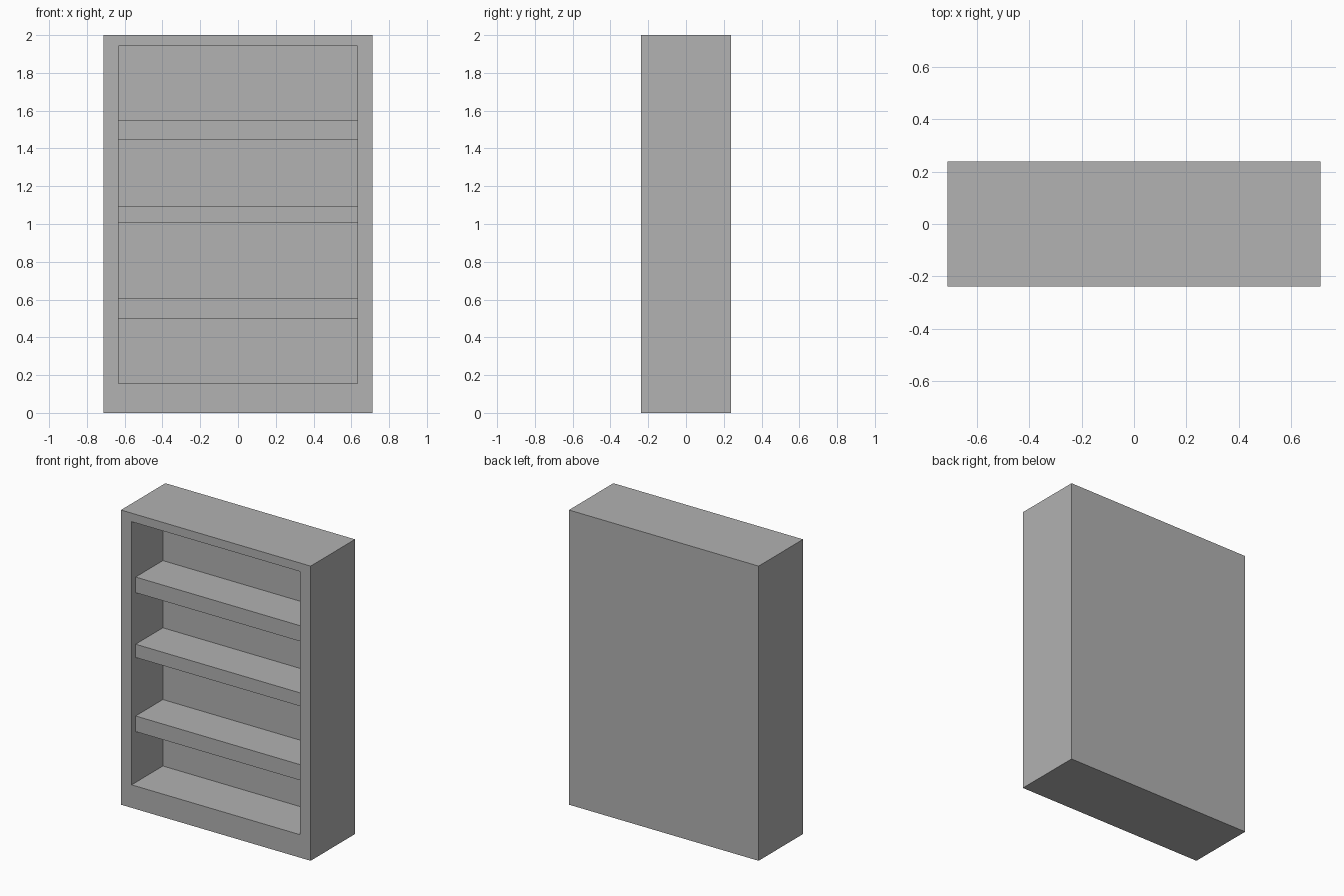
import bpy
import bmesh

cube = bpy.data.objects.get("Cube")
if cube:
    bpy.data.objects.remove(cube, do_unlink=True)

# Overall size and the open recess in the front
HALF_W, HALF_D, HEIGHT = 0.712, 0.238, 2.0
IN_W, IN_LOW, IN_TOP = 0.632, 0.156, 1.942
BACK_Y = 0.097
SHELF_Y = -0.195

grey = bpy.data.materials.new("plain grey")
grey.use_nodes = True
colour = (0.445, 0.445, 0.445, 1)
grey.diffuse_color = colour
grey.node_tree.nodes["Principled BSDF"].inputs["Base Color"].default_value = colour


def box_mesh(low, high):
    """Box between two opposite corners."""
    bm = bmesh.new()
    bmesh.ops.create_cube(bm, size=1)
    for v in bm.verts:
        v.co = [h if c > 0 else l for c, l, h in zip(v.co, low, high)]
    return bm


def finish(name, bm):
    bmesh.ops.recalc_face_normals(bm, faces=bm.faces)
    mesh = bpy.data.meshes.new(name)
    bm.to_mesh(mesh)
    bm.free()
    mesh.materials.append(grey)
    obj = bpy.data.objects.new(name, mesh)
    bpy.context.collection.objects.link(obj)
    return obj


def extrude(bm, face):
    """Extrude one face in place and return the new cap."""
    new = bmesh.ops.extrude_discrete_faces(bm, faces=[face])
    return new["faces"][0]


# Bookcase body: front face inset to a rim, then pushed back into a recess
bm = box_mesh((-HALF_W, -HALF_D, 0), (HALF_W, HALF_D, HEIGHT))
bm.normal_update()
front = min(bm.faces, key=lambda f: f.calc_center_median().y)
opening = extrude(bm, front)
for v in opening.verts:
    v.co.x = IN_W if v.co.x > 0 else -IN_W
    v.co.z = IN_TOP if v.co.z > HEIGHT / 2 else IN_LOW
back_panel = extrude(bm, opening)
for v in back_panel.verts:
    v.co.y = BACK_Y
finish("bookcase_body", bm)

# Shelves, set slightly behind the front rim
shelves = {
    "lower_shelf": (0.501, 0.607),
    "middle_shelf": (1.004, 1.094),
    "upper_shelf": (1.444, 1.55),
}
for name, (bottom, top) in shelves.items():
    finish(name, box_mesh((-IN_W, SHELF_Y, bottom), (IN_W, BACK_Y, top)))
